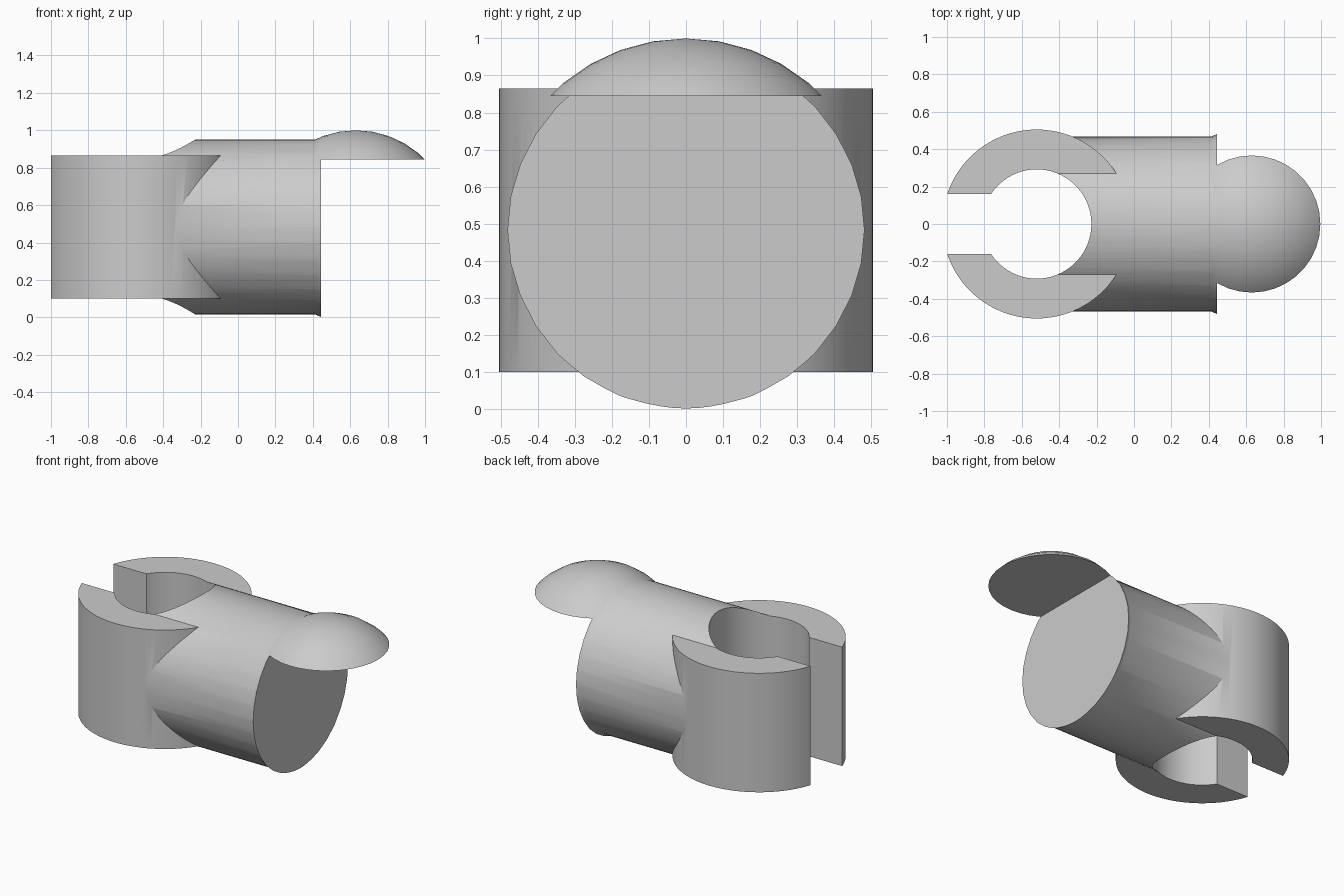
import bpy

# Remove the default cube
cube = bpy.data.objects.get("Cube")
if cube:
    bpy.data.objects.remove(cube, do_unlink=True)

# Shared dimensions
AXIS_Z = 0.483
CLIP_X = -0.52
END_X = 0.445
X_AXIS = (0, 1.570796, 0)

grey = bpy.data.materials.new("plain grey")
grey.use_nodes = True
colour = (0.6, 0.6, 0.6, 1)
grey.diffuse_color = colour
grey.node_tree.nodes["Principled BSDF"].inputs["Base Color"].default_value = colour


def finish(name):
    obj = bpy.context.object
    obj.name = name
    bpy.ops.object.transform_apply(location=True, rotation=True, scale=True)
    obj.data.materials.append(grey)
    return obj


def cylinder(name, radius, length, centre, rotation=(0, 0, 0)):
    bpy.ops.mesh.primitive_cylinder_add(vertices=96, radius=radius, depth=length,
                                        location=centre, rotation=rotation)
    return finish(name)


def box(name, low, high):
    centre = [(a + b) / 2 for a, b in zip(low, high)]
    bpy.ops.mesh.primitive_cube_add(size=1, location=centre)
    bpy.context.object.scale = [b - a for a, b in zip(low, high)]
    return finish(name)


def combine(target, tool, operation):
    mod = target.modifiers.new(tool.name, 'BOOLEAN')
    mod.operation = operation
    mod.solver = 'EXACT'
    mod.object = tool
    bpy.context.view_layer.objects.active = target
    bpy.ops.object.modifier_apply(modifier=mod.name)
    bpy.data.objects.remove(tool, do_unlink=True)


# Upright clip barrel
body = cylinder("clip_connector", 0.505, 0.765, (CLIP_X, 0, 0.4825))

# Horizontal shank running from the barrel to the flat end
shank = cylinder("shank", 0.468, END_X + 0.02 - CLIP_X,
                 ((END_X + 0.02 + CLIP_X) / 2, 0, AXIS_Z), X_AXIS)
combine(body, shank, 'UNION')

# Ball that leaves the domed lip and the slight flare at the flat end
bpy.ops.mesh.primitive_uv_sphere_add(segments=36, ring_count=18, radius=0.517,
                                     location=(0.63, 0, AXIS_Z))
combine(body, finish("ball"), 'UNION')

# Bore and open slot of the clip, and the space below the lip
combine(body, cylinder("bore", 0.292, 2, (CLIP_X, 0, AXIS_Z)), 'DIFFERENCE')
combine(body, box("slot", (-1.2, -0.16, -0.5), (CLIP_X, 0.16, 1.5)), 'DIFFERENCE')
combine(body, box("end_space", (END_X, -1, -0.5), (1.5, 1, 0.845)), 'DIFFERENCE')

# Smooth curves with sharp rims
bpy.ops.object.select_all(action='DESELECT')
body.select_set(True)
bpy.context.view_layer.objects.active = body
bpy.ops.object.shade_smooth_by_angle(angle=0.52)
